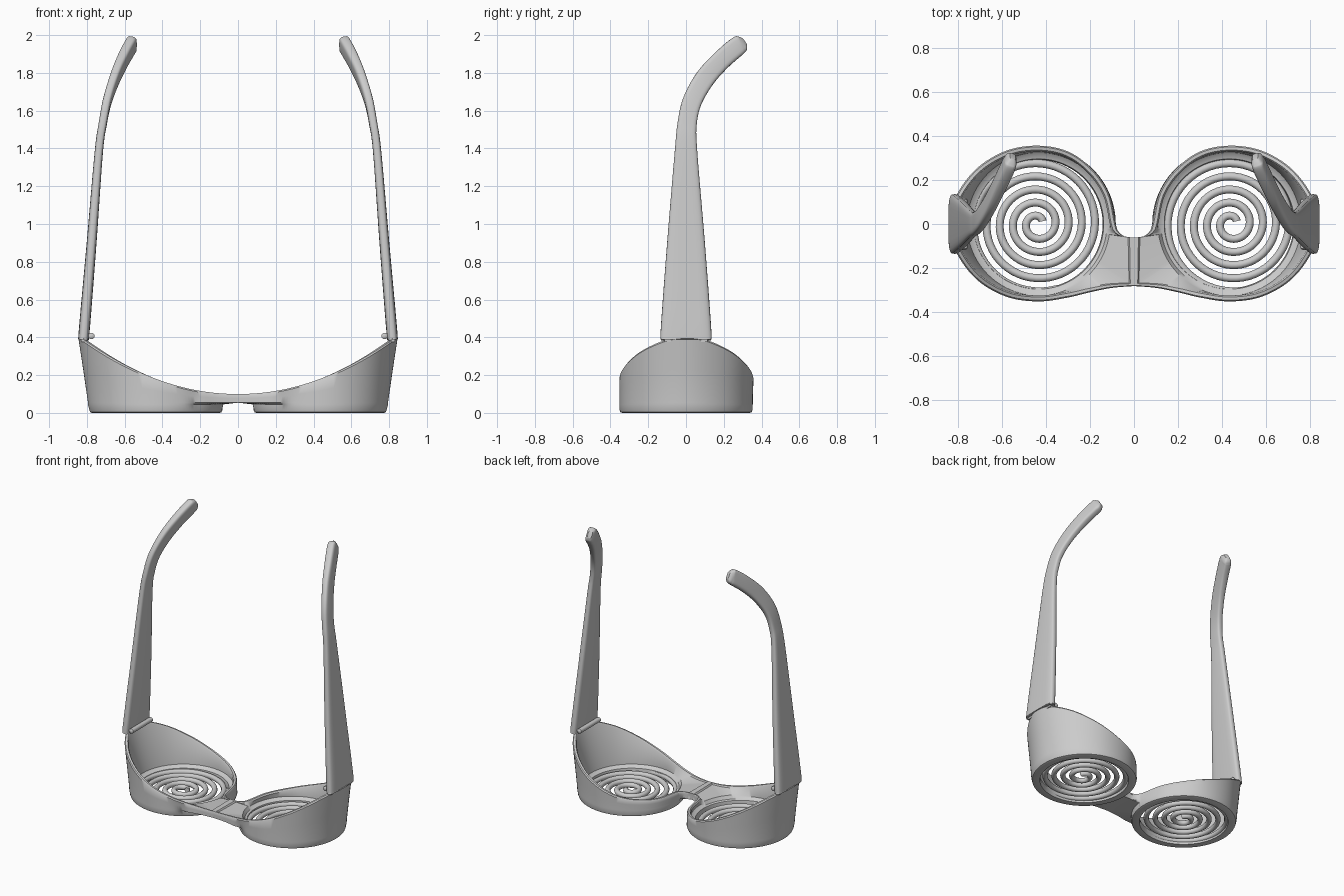
import bpy, bmesh
from math import pi, cos, sin, atan2
from mathutils import Vector as V

if "Cube" in bpy.data.objects:
    bpy.data.objects.remove(bpy.data.objects["Cube"])

CX = 0.435          # eye centre
R = 0.352           # eye cup radius at the bottom


def spline(pts, n):
    """Catmull-Rom through points of any dimension."""
    pts = [V(p) for p in pts]
    out = []
    for i in range(len(pts) - 1):
        a, b, c, d = pts[max(i - 1, 0)], pts[i], pts[i + 1], pts[min(i + 2, len(pts) - 1)]
        for k in range(n):
            t = k / n
            out.append(0.5 * (2 * b + (c - a) * t + (2 * a - 5 * b + 4 * c - d) * t ** 2
                              + (3 * b - a - 3 * c + d) * t ** 3))
    return out + [pts[-1]]


def finish(bm, name, mirror=True):
    bmesh.ops.recalc_face_normals(bm, faces=bm.faces)
    me = bpy.data.meshes.new(name)
    bm.to_mesh(me)
    bm.free()
    ob = bpy.data.objects.new(name, me)
    bpy.context.collection.objects.link(ob)
    if mirror:
        m = ob.modifiers.new("mirror", 'MIRROR')
        m.merge_threshold = 0.0005
    bpy.ops.object.select_all(action='DESELECT')
    ob.select_set(True)
    bpy.context.view_layer.objects.active = ob
    bpy.ops.object.shade_smooth_by_angle(angle=0.7)
    return ob


# Frame: right half outline at the rim, front centre round to the nose
outline = spline([(0, -.283), (.1, -.291), (.2, -.311), (.3, -.335), (.435, -.353),
                  (.58, -.332), (.715, -.255), (.81, -.13), (.845, 0), (.81, .13),
                  (.715, .255), (.58, .335), (.435, .357), (.3, .33), (.19, .25),
                  (.115, .14), (.083, 0), (.07, -.035), (.04, -.058), (0, -.063)], 6)
for p in outline:
    p.x = max(p.x, 0)
n_out = len(outline)
outline += [V((0, -.063 - .22 * k / 10)) for k in range(1, 10)]


def column(p):
    """Closed cross-section of the frame at one outline point."""
    c = V((CX, 0))
    a = atan2(p.y, p.x - CX)
    d = V((cos(a), sin(a)))
    top = 0.1 + 0.425 * p.x ** 2
    over = min(max(((p - c).length - R - 0.012) / 0.03, 0), 1)
    b = over if p.x < 0.4 else 0           # how much of a bridge this is
    q = c + d * R
    m1 = q.lerp(p, .05 / top * (1 - b))
    m2 = m1.lerp(p, b)
    ring = lambda r, z: (c.x + d.x * r, d.y * r, z)
    at = lambda v, z: (v.x, v.y, z)
    return [ring(.297, 0), ring(R - .014, 0), ring(R - .004, .004), ring(R, .015),
            at(m1, .044), at(m2, .054), at(m2.lerp(p, .5), .054 + (top - .054) * .5),
            at(p, top - .008), at(p - d * .006, top), at(p - d * .02, top),
            at(p - d * .027, top - .01), ring(.326, .066 + .012 * b),
            ring(.312, .055), ring(.297, .05), ring(.292, .025)]


bm = bmesh.new()
grid = [[bm.verts.new(co) for co in column(p)] for p in outline]
n, rows = len(grid), len(grid[0])
for i in range(n):
    j = (i + 1) % n
    for k in range(rows):
        if i >= n_out - 1 and 5 <= k <= 7:
            continue                        # open at the mirror plane
        l = (k + 1) % rows
        bm.faces.new((grid[i][k], grid[j][k], grid[j][l], grid[i][l]))
# keep the seam on the mirror plane where the rim was inset
for i in [0] + list(range(n_out - 1, n)):
    for k in (5, 6, 7, 8):
        grid[i][k].co.x = 0
finish(bm, "frame")

# Spiral lenses, same turning direction on both sides
for name, cx in (("left_spiral", -.44), ("right_spiral", .445)):
    cu = bpy.data.curves.new(name, 'CURVE')
    cu.dimensions = '3D'
    cu.bevel_depth = 0.018
    cu.bevel_resolution = 3
    cu.use_fill_caps = True
    sp = cu.splines.new('POLY')
    steps = 260
    sp.points.add(steps)
    for k in range(steps + 1):
        t = .08 + 4.72 * k / steps
        r = .022 + .06 * t
        sp.points[k].co = (cx + r * cos(2 * pi * t), r * sin(2 * pi * t), .03, 1)
    bpy.context.collection.objects.link(bpy.data.objects.new(name, cu))

# Temple arms: x, y, z, half width, half thickness
path = spline([(.816, 0, .412, .128, .024), (.815, 0, .425, .135, .029),
               (.775, 0, .9, .1, .026), (.737, 0, 1.38, .06, .022),
               (.716, .006, 1.53, .051, .022), (.692, .033, 1.65, .051, .023),
               (.652, .1, 1.77, .053, .025), (.61, .185, 1.865, .052, .028),
               (.572, .265, 1.935, .052, .029), (.56, .292, 1.953, .046, .026),
               (.552, .308, 1.964, .024, .014)], 5)
bm = bmesh.new()
loops = []
for i, p in enumerate(path):
    t = V(path[min(i + 1, len(path) - 1)][:3]) - V(path[max(i - 1, 0)][:3])
    t.normalize()
    w = V((0, t.z, -t.y)).normalized()
    h = w.cross(t).normalized()
    loop = []
    for k in range(24):
        a = 2 * pi * k / 24
        ca, sa = cos(a), sin(a)
        u = abs(ca) ** .45 * (1 if ca > 0 else -1) * p[3]
        v = abs(sa) ** .6 * (1 if sa > 0 else -1) * p[4]
        loop.append(bm.verts.new(V(p[:3]) + w * u + h * v))
    loops.append(loop)
for a, b in zip(loops, loops[1:]):
    for k in range(24):
        l = (k + 1) % 24
        bm.faces.new((a[k], a[l], b[l], b[k]))
bm.faces.new(loops[0])
bm.faces.new(loops[-1])
finish(bm, "temple_arms")

# Hinges: rounded bar on the inside plus a thin leaf joining arm and frame
bm = bmesh.new()
prof = [(-.118, .008), (-.112, .017), (.112, .017), (.118, .008)]
loops = [[bm.verts.new((.776 + r * cos(2 * pi * k / 16), y, .407 + r * sin(2 * pi * k / 16)))
          for k in range(16)] for y, r in prof]
for a, b in zip(loops, loops[1:]):
    for k in range(16):
        bm.faces.new((a[k], a[(k + 1) % 16], b[(k + 1) % 16], b[k]))
bm.faces.new(loops[0])
bm.faces.new(loops[-1])
finish(bm, "hinge_bars")

bm = bmesh.new()
bmesh.ops.create_cube(bm, size=1)
for v in bm.verts:
    v.co = V((.812 + v.co.x * .036, v.co.y * .23, .4 + v.co.z * .05))
finish(bm, "hinge_leaves")
